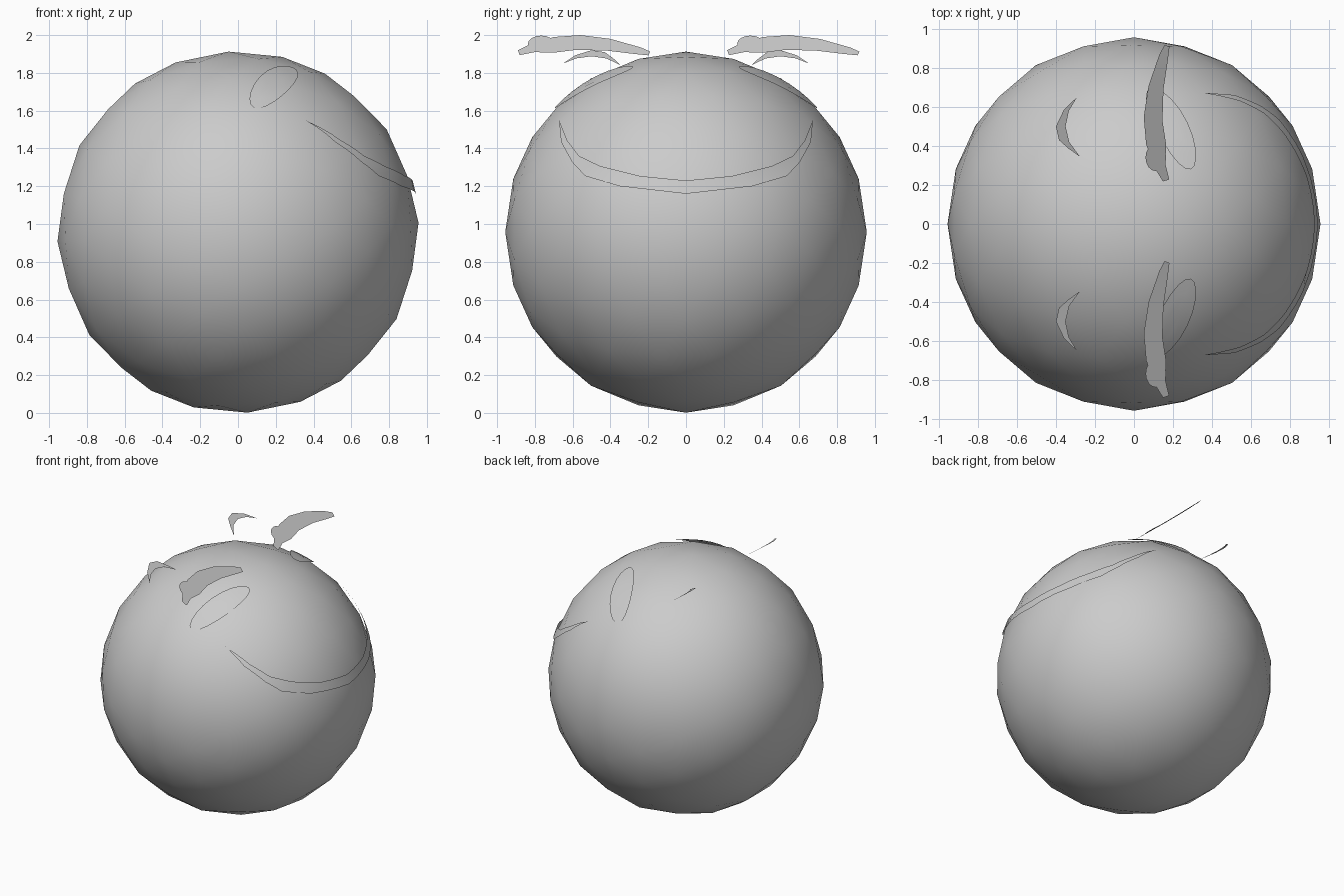
import bpy, bmesh, math
from mathutils import Vector, Matrix

if "Cube" in bpy.data.objects:
    bpy.data.objects.remove(bpy.data.objects["Cube"], do_unlink=True)

R = 0.957
CENTRE = Vector((0, 0, R))

grey = bpy.data.materials.new("soft_grey")
grey.use_nodes = True
grey.diffuse_color = (0.6, 0.6, 0.6, 1)
grey.node_tree.nodes["Principled BSDF"].inputs["Base Color"].default_value = (0.6, 0.6, 0.6, 1)


def finish(name, bm, smooth=False):
    """Turn faces outward from the ball and link the object."""
    bm.normal_update()
    for f in bm.faces:
        if f.normal.dot(f.calc_center_median() - CENTRE) < 0:
            f.normal_flip()
        f.smooth = smooth
    mesh = bpy.data.meshes.new(name)
    bm.to_mesh(mesh)
    bm.free()
    mesh.materials.append(grey)
    obj = bpy.data.objects.new(name, mesh)
    bpy.context.collection.objects.link(obj)


def plate(name, points):
    bm = bmesh.new()
    bm.faces.new([bm.verts.new(p) for p in points])
    finish(name, bm)


def on_ball(p, lift):
    return CENTRE + (Vector(p) - CENTRE).normalized() * (R + lift)


# Head: a faceted ball with smooth shading, slightly tilted
bm = bmesh.new()
bmesh.ops.create_icosphere(bm, subdivisions=3, radius=R)
tilt = Matrix.Rotation(math.radians(-34.7), 4, 'Y')
bmesh.ops.transform(bm, matrix=Matrix.Translation(CENTRE) @ tilt, verts=bm.verts)
finish("head", bm, True)

# Eyes: oval patches wrapped on the ball
for side, label in ((1, "left"), (-1, "right")):
    mid = Vector((0.19, 0.49, 1.73))
    long_axis = Vector((-0.105, 0.205, -0.115))
    short_axis = Vector((-0.844, -0.229, 0.363)) * 0.09
    bm = bmesh.new()
    rings = []
    for k in (1, 2, 3):
        ring = []
        for i in range(20):
            a = math.tau * i / 20
            p = mid + (long_axis * math.cos(a) + short_axis * math.sin(a)) * k / 3
            p.y *= side
            ring.append(bm.verts.new(on_ball(p, 0.004)))
        rings.append(ring)
    bm.faces.new(rings[0])
    for inner, outer in zip(rings, rings[1:]):
        for i in range(20):
            j = (i + 1) % 20
            bm.faces.new((inner[i], inner[j], outer[j], outer[i]))
    finish("eye_" + label, bm, True)

# Smile: a tapering ribbon following the ball, mirrored in y
lower = [(0, 1.16), (0.35, 1.20), (0.534, 1.254), (0.603, 1.328), (0.661, 1.434), (0.672, 1.55)]
upper = [(0, 1.23), (0.243, 1.254), (0.455, 1.307), (0.566, 1.36), (0.63, 1.444), (0.672, 1.55)]


def refine(line, steps=3):
    pts = [Vector(a).lerp(Vector(b), s / steps)
           for a, b in zip(line, line[1:]) for s in range(steps)] + [Vector(line[-1])]
    return [Vector((-p.x, p.y)) for p in reversed(pts[1:])] + pts


def smile_vert(bm, p):
    reach = R + 0.007
    x = math.sqrt(reach ** 2 - p.x ** 2 - (p.y - R) ** 2)
    return bm.verts.new((x, p.x, p.y))


bm = bmesh.new()
low = [smile_vert(bm, p) for p in refine(lower)]
high = [smile_vert(bm, p) for p in refine(upper)]
for i in range(len(low) - 1):
    bm.faces.new((low[i], low[i + 1], high[i + 1], high[i]))
bmesh.ops.remove_doubles(bm, verts=bm.verts, dist=0.0005)
finish("smile", bm, True)

# Brows: flat slanted plates floating above the eyes, each with an oval knot
brow = [(-0.89, 1.92), (-0.83, 1.95), (-0.70, 1.99), (-0.56, 2.0), (-0.40, 1.98),
        (-0.24, 1.935), (-0.19, 1.913), (-0.20, 1.893), (-0.27, 1.90), (-0.42, 1.918),
        (-0.58, 1.922), (-0.70, 1.907), (-0.80, 1.91), (-0.88, 1.894)]
knot = [(-0.767 + 0.07 * math.cos(math.tau * i / 16),
         1.952 + 0.043 * math.sin(math.tau * i / 16)) for i in range(16)]
for shift, label in ((0, "right"), (1.108, "left")):
    for name, outline, lift in (("brow_", brow, 0), ("brow_knot_", knot, 0.003)):
        plate(name + label, [(0.05 + (2 - z) * 1.23 + lift, y + shift, z + lift * 0.8)
                             for y, z in outline])

# Forehead creases: thin floating crescents
crease = [(0.65, 1.85), (0.587, 1.893), (0.5, 1.92), (0.43, 1.91), (0.385, 1.877),
          (0.345, 1.84), (0.42, 1.876), (0.5, 1.888), (0.58, 1.877)]
for side, label in ((1, "left"), (-1, "right")):
    plate("crease_" + label, [(-0.4 + (1.92 - z) * 1.54, y * side, z) for y, z in crease])
